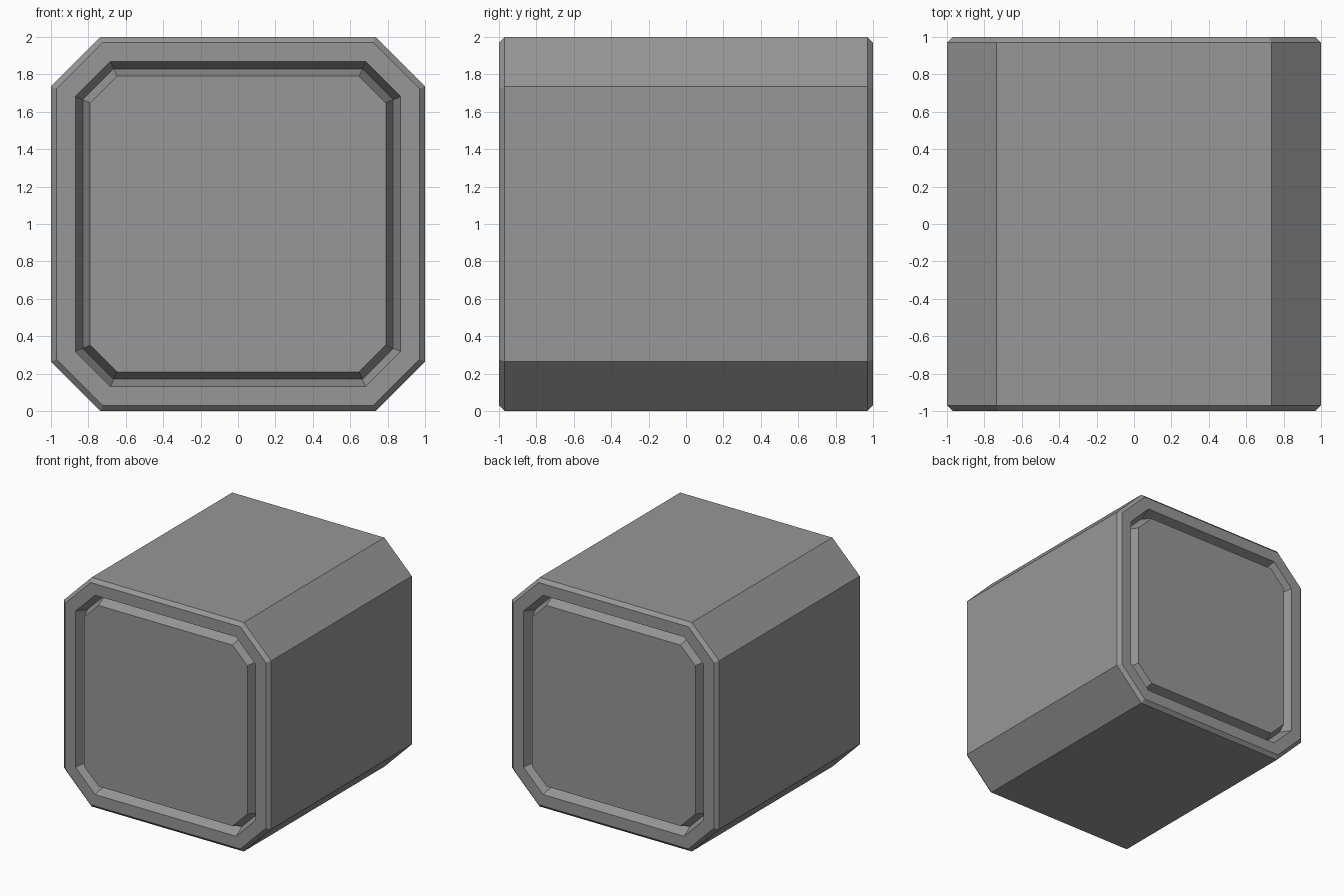
import bpy, bmesh

if "Cube" in bpy.data.objects:
    bpy.data.objects.remove(bpy.data.objects["Cube"])

CHAMFER = 0.265


def octagon(inset):
    """Chamfered square (x, z) outline, offset inwards evenly."""
    h = 1 - inset
    k = h - (CHAMFER - inset * 0.586)
    return [(k, h), (-k, h), (-h, k), (-h, -k), (-k, -h), (k, -h), (h, -k), (h, k)]


# Half section from panel edge to body side: (inset, y); V groove, rim, bevel
half = [(0.21, -1), (0.17, -0.89), (0.13, -1), (0.03, -1), (0, -0.97)]
section = half + [(i, -y) for i, y in reversed(half)]

# Body: loft the octagon rings and cap both end panels
bm = bmesh.new()
rings = [[bm.verts.new((x, y, z + 1)) for x, z in octagon(i)] for i, y in section]
for a, b in zip(rings, rings[1:]):
    for j in range(8):
        n = (j + 1) % 8
        bm.faces.new((a[j], a[n], b[n], b[j]))
bm.faces.new(rings[0])
bm.faces.new(rings[-1])
bmesh.ops.recalc_face_normals(bm, faces=bm.faces)

mesh = bpy.data.meshes.new("grooved_block")
bm.to_mesh(mesh)
bm.free()
bpy.context.collection.objects.link(bpy.data.objects.new("grooved_block", mesh))

# Dark grey finish
grey = bpy.data.materials.new("dark_grey")
grey.diffuse_color = (0.31, 0.31, 0.31, 1)
grey.use_nodes = True
grey.node_tree.nodes["Principled BSDF"].inputs["Base Color"].default_value = grey.diffuse_color
mesh.materials.append(grey)
